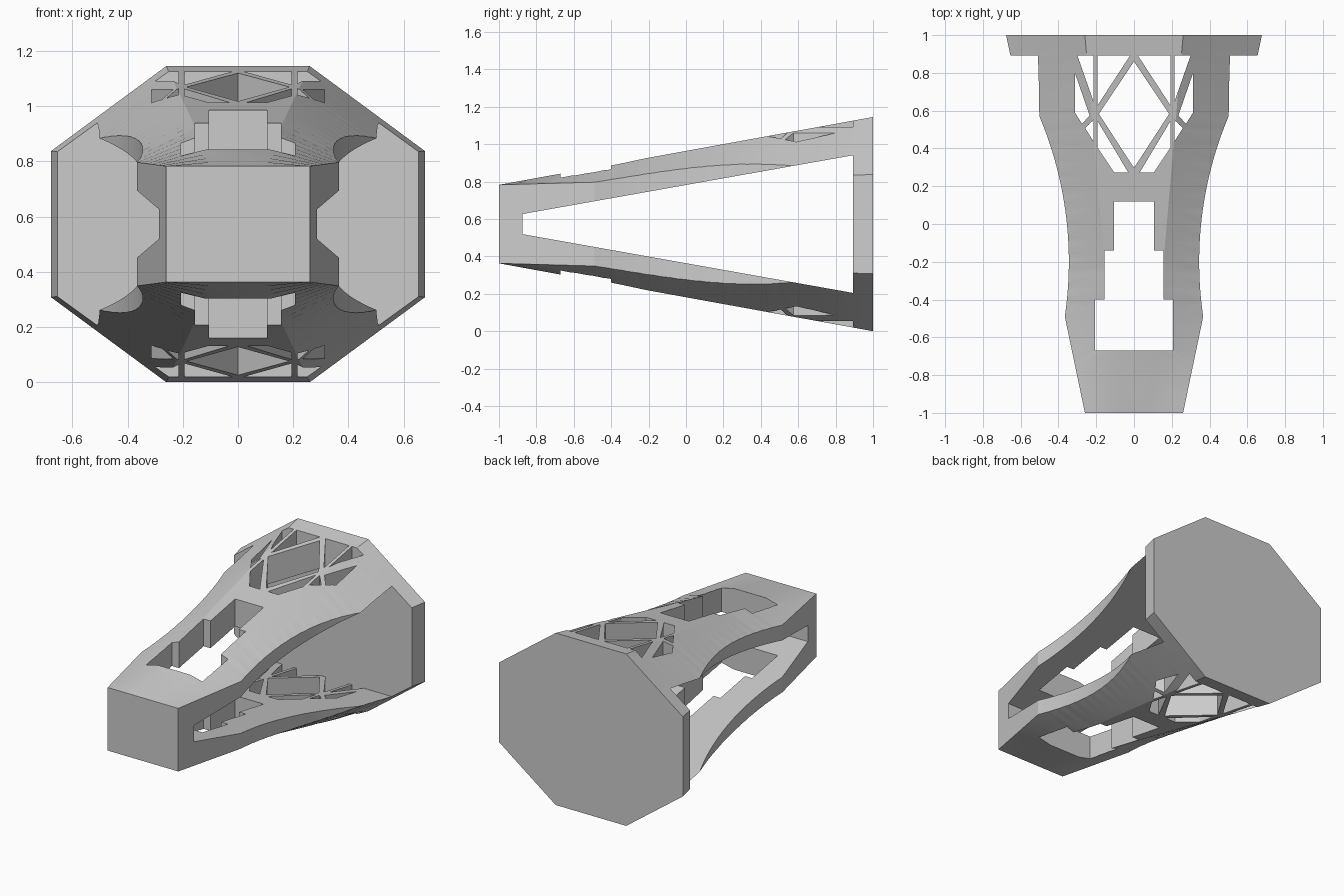
import bpy
import bmesh
import math

if "Cube" in bpy.data.objects:
    bpy.data.objects.remove(bpy.data.objects["Cube"], do_unlink=True)

MID = 0.5725      # height of the horizontal symmetry plane
PLATE = 0.893     # front side of the rear plate


def to_object(name, bm):
    bmesh.ops.recalc_face_normals(bm, faces=bm.faces)
    mesh = bpy.data.meshes.new(name)
    bm.to_mesh(mesh)
    bm.free()
    obj = bpy.data.objects.new(name, mesh)
    bpy.context.collection.objects.link(obj)
    return obj


def add_prism(bm, points, place, low, high):
    """Extrude a closed outline between two levels."""
    rings = [[bm.verts.new(place(u, v, w)) for u, v in points] for w in (low, high)]
    bm.faces.new(rings[0])
    bm.faces.new(rings[1])
    for i in range(len(points)):
        j = (i + 1) % len(points)
        bm.faces.new((rings[0][i], rings[0][j], rings[1][j], rings[1][i]))


def plan(x, y, z):
    return (x, y, z)


def side(y, z, x):
    return (x, y, z)


def mirrored(points):
    return [(-x, y) for x, y in points]


def cut(target, cutter):
    mod = target.modifiers.new("cut", 'BOOLEAN')
    mod.operation = 'DIFFERENCE'
    mod.solver = 'EXACT'
    mod.object = cutter
    bpy.context.view_layer.objects.active = target
    bpy.ops.object.modifier_apply(modifier=mod.name)
    bpy.data.objects.remove(cutter, do_unlink=True)


def octagon(a, b, top, shoulder):
    quarter = [(a, top), (b, shoulder)]
    right = quarter + [(x, -z) for x, z in reversed(quarter)]
    return right + [(-x, z) for x, z in reversed(right)]


# Body: octagon at the rear lofted to a rectangle at the front
rear = octagon(0.26, 0.677, MID, 0.265)
front = octagon(0.087, 0.26, 0.21, 0.21)
bm = bmesh.new()
steps = 24
rings = []
for s in range(steps + 1):
    t = s / steps
    rings.append([bm.verts.new((f[0] + (r[0] - f[0]) * t, 2 * t - 1,
                                MID + f[1] + (r[1] - f[1]) * t))
                  for f, r in zip(front, rear)])
for lower, upper in zip(rings, rings[1:]):
    for i in range(8):
        j = (i + 1) % 8
        bm.faces.new((lower[i], lower[j], upper[j], upper[i]))
bm.faces.new(rings[0])
bm.faces.new(rings[-1])
bmesh.ops.triangulate(bm, faces=[f for f in bm.faces if len(f.verts) == 4])
body = to_object("tapered_frame_body", bm)

# Wedge opening across the full width
bm = bmesh.new()
wedge = [(-0.873, MID + 0.054), (PLATE, MID + 0.368),
         (PLATE, MID - 0.368), (-0.873, MID - 0.054)]
add_prism(bm, wedge, side, -1, 1)
cut(body, to_object("wedge_cutter", bm))

# Curved waist on both flanks
radius, count = 1.98, 28
waist = []
for i in range(count + 1):
    y = -0.5 + 1.08 * i / count
    waist.append((0.345 + radius - math.sqrt(radius ** 2 - (y + 0.2) ** 2), y))
waist += [(0.51, PLATE), (1, PLATE), (1, -0.5)]
bm = bmesh.new()
for outline in (waist, mirrored(waist)):
    add_prism(bm, outline, plan, -0.5, 2)
cut(body, to_object("waist_cutter", bm))

# Stepped slot and truss windows through top and bottom
half_slot = [(0.207, -0.67), (0.207, -0.4), (0.155, -0.4),
             (0.155, -0.14), (0.105, -0.14), (0.105, 0.12)]
slot = half_slot + mirrored(half_slot)[::-1]
diamond = [(0, 0.86), (0.186, 0.583), (0, 0.297), (-0.186, 0.583)]
truss_side = [
    [(0.193, PLATE), (0.02, PLATE), (0.193, 0.628)],
    [(0.193, 0.545), (0.03, 0.272), (0.105, 0.272), (0.193, 0.405)],
    [(0.215, PLATE), (0.3, PLATE), (0.215, 0.65)],
    [(0.313, 0.8), (0.313, 0.59), (0.275, 0.53), (0.235, 0.575)],
    [(0.215, 0.55), (0.258, 0.507), (0.215, 0.438)],
]
windows = [slot, diamond] + truss_side + [mirrored(p) for p in truss_side]
bm = bmesh.new()
for outline in windows:
    add_prism(bm, outline, plan, -0.5, 2)
cut(body, to_object("window_cutter", bm))

# Smooth the curved skin, keep the edges crisp
bpy.ops.object.select_all(action='DESELECT')
body.select_set(True)
bpy.context.view_layer.objects.active = body
bpy.ops.object.shade_smooth_by_angle(angle=math.radians(12))
